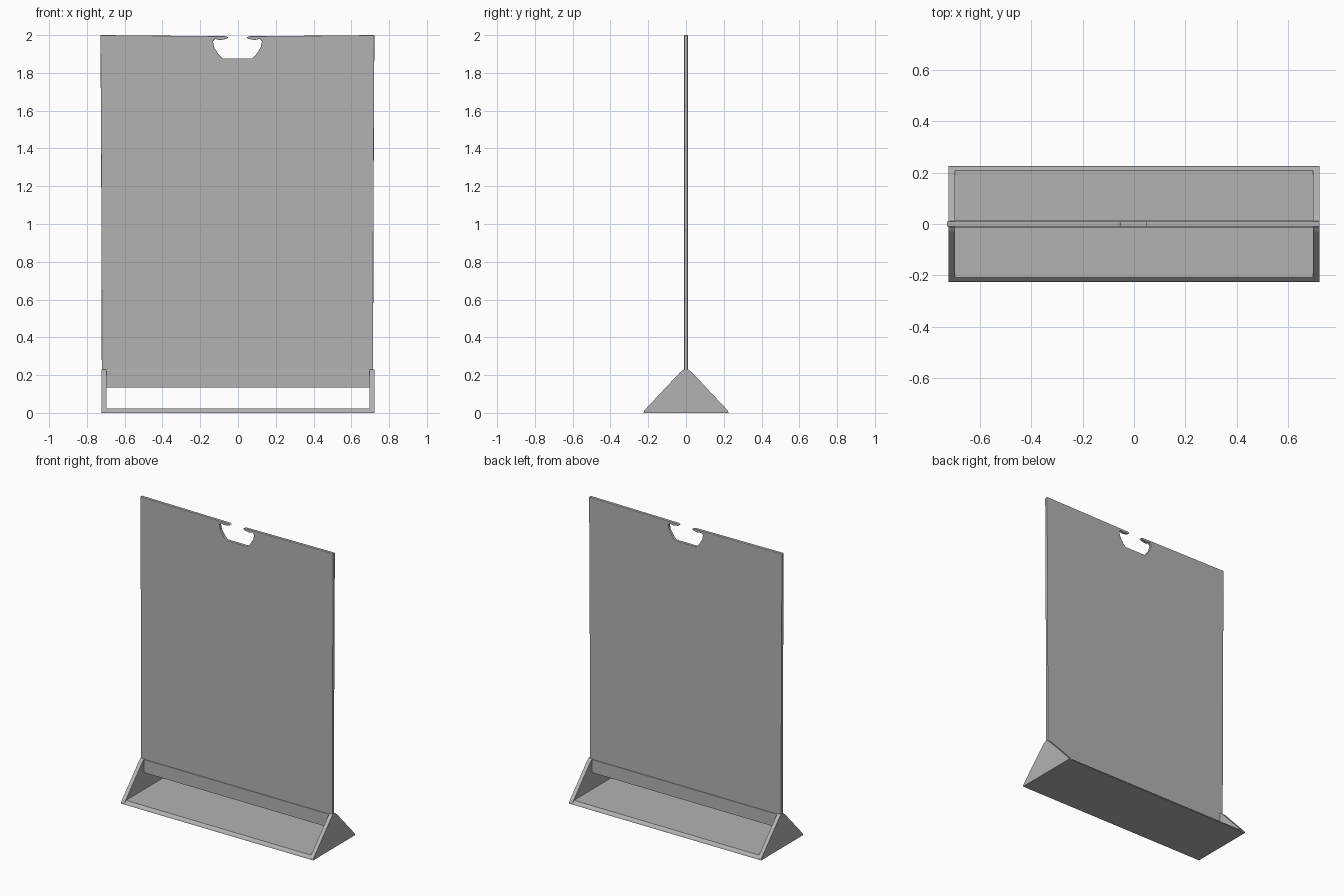
import bpy
import bmesh

if "Cube" in bpy.data.objects:
    bpy.data.objects.remove(bpy.data.objects["Cube"], do_unlink=True)

# Single plastic colour
grey = bpy.data.materials.new("grey plastic")
grey.use_nodes = True
colour = (0.45, 0.45, 0.45, 1)
grey.diffuse_color = colour
shader = grey.node_tree.nodes["Principled BSDF"]
shader.inputs["Base Color"].default_value = colour
shader.inputs["Roughness"].default_value = 0.6


def extruded(name, outline, place, start, depth, bevel=0.0):
    """Extrude a flat outline; place(u, v, w) maps it into the scene."""
    bm = bmesh.new()
    face = bm.faces.new([bm.verts.new(place(u, v, start)) for u, v in outline])
    result = bmesh.ops.extrude_face_region(bm, geom=[face])
    moved = [g for g in result["geom"] if isinstance(g, bmesh.types.BMVert)]
    shift = place(0, 0, depth)
    bmesh.ops.translate(bm, verts=moved, vec=shift)
    bmesh.ops.recalc_face_normals(bm, faces=bm.faces)
    mesh = bpy.data.meshes.new(name)
    bm.to_mesh(mesh)
    bm.free()
    mesh.materials.append(grey)
    obj = bpy.data.objects.new(name, mesh)
    bpy.context.collection.objects.link(obj)
    if bevel:
        mod = obj.modifiers.new("soft edges", "BEVEL")
        mod.width = bevel
        mod.segments = 2
        mod.limit_method = "ANGLE"
    return obj


def upright(u, v, w):
    return (u, w, v)


def sideways(u, v, w):
    return (w, u, v)


def rectangle(u, low, high):
    return [(-u, low), (u, low), (u, high), (-u, high)]


# Display sheet with a finger notch and two thin lips over it
notch = [(0.045, 1.988), (0.055, 1.98), (0.09, 1.974), (0.115, 1.98),
         (0.127, 1.968), (0.12, 1.935), (0.095, 1.895), (0.075, 1.876)]
left_half = [(0.715, 0.14), (0.717, 1.0), (0.722, 2.0), (0.06, 1.994)]
right_half = [(-u - 0.006, v) for u, v in reversed(left_half + notch)]
extruded("display_panel", left_half + notch + right_half, upright, -0.01, 0.02, 0.003)

# Retaining strip around the foot of the sheet
extruded("panel_clamp", rectangle(0.71, 0.135, 0.225), upright, -0.014, 0.028, 0.002)

# Floor of the stand, with sloped front and back edges
floor = [(-0.225, 0), (0.225, 0), (0.222, 0.008), (0.208, 0.022),
         (-0.208, 0.022), (-0.222, 0.008)]
extruded("base_plate", floor, sideways, -0.72, 1.44)

# Triangular end walls
gable = [(-0.225, 0), (0.225, 0), (0.222, 0.012), (0.03, 0.216),
         (0.012, 0.23), (-0.012, 0.23), (-0.03, 0.216), (-0.222, 0.012)]
for side, start in (("right", -0.722), ("left", 0.696)):
    extruded(side + "_end_wall", gable, sideways, start, 0.026)
